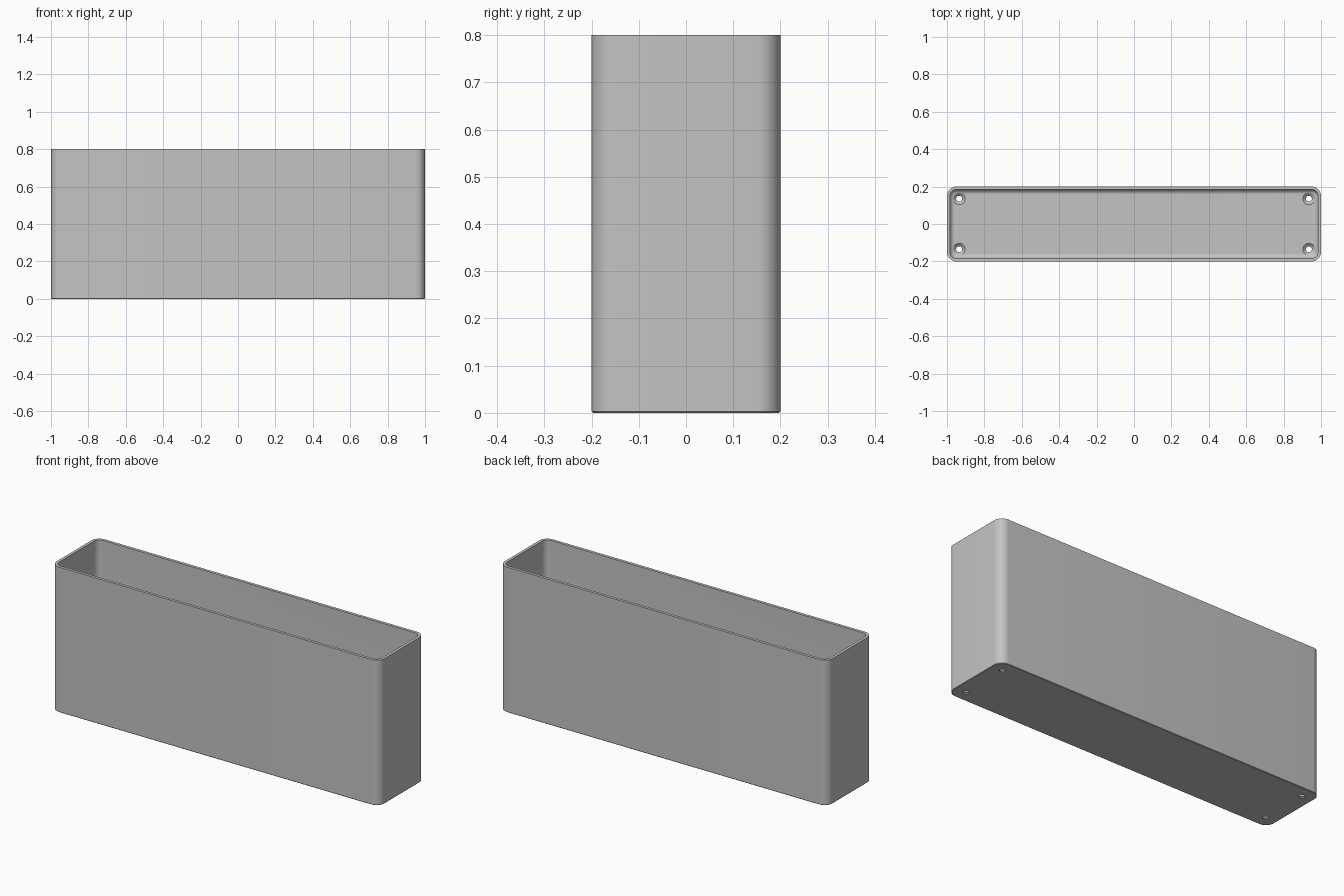
import bpy, bmesh, math

cube = bpy.data.objects.get("Cube")
if cube:
    bpy.data.objects.remove(cube, do_unlink=True)

HALF_X, HALF_Y, HEIGHT = 1.0, 0.2, 0.8
CORNER, WALL, FLOOR, FILLET, CHAMFER = 0.05, 0.016, 0.02, 0.025, 0.003
HOLE_X, HOLE_Y, HOLE_R, SINK_R = 0.935, 0.135, 0.016, 0.032

grey = bpy.data.materials.new("grey plastic")
grey.use_nodes = True
colour = (0.55, 0.55, 0.55, 1)
grey.diffuse_color = colour
grey.node_tree.nodes["Principled BSDF"].inputs["Base Color"].default_value = colour


def ring(bm, inset, z, steps=10):
    """Rounded rectangle, shrunk by inset, at height z."""
    r = max(CORNER - inset, 0.004)
    cx, cy = HALF_X - inset - r, HALF_Y - inset - r
    verts = []
    for i, (sx, sy) in enumerate(((1, 1), (-1, 1), (-1, -1), (1, -1))):
        for k in range(steps + 1):
            a = (i + k / steps) * math.pi / 2
            verts.append(bm.verts.new((sx * cx + r * math.cos(a),
                                       sy * cy + r * math.sin(a), z)))
    return verts


def loft(name, rings):
    """Skin a stack of vertex rings and cap both ends."""
    bm = bmesh.new()
    loops = [make(bm) for make in rings]
    for a, b in zip(loops, loops[1:]):
        n = len(a)
        for i in range(n):
            j = (i + 1) % n
            bm.faces.new((a[i], a[j], b[j], b[i]))
    bm.faces.new(loops[0][::-1])
    bm.faces.new(loops[-1])
    bmesh.ops.recalc_face_normals(bm, faces=bm.faces)
    mesh = bpy.data.meshes.new(name)
    bm.to_mesh(mesh)
    bm.free()
    mesh.materials.append(grey)
    obj = bpy.data.objects.new(name, mesh)
    bpy.context.collection.objects.link(obj)
    return obj


# Wall section: outside from the base up, over the rim, down to the filleted floor
section = [(CHAMFER, 0), (0, CHAMFER), (0, HEIGHT), (WALL, HEIGHT)]
for k in range(7):
    a = k / 6 * math.pi / 2
    section.append((WALL + FILLET * (1 - math.cos(a)),
                    FLOOR + FILLET * (1 - math.sin(a))))
box = loft("open_box", [lambda bm, p=p: ring(bm, *p) for p in section])


def circle(bm, x, y, r, z, n=32):
    return [bm.verts.new((x + r * math.cos(t * math.tau / n),
                          y + r * math.sin(t * math.tau / n), z)) for t in range(n)]


# Countersunk screw holes in the four floor corners
profile = [(HOLE_R, -0.05), (HOLE_R, 0.006), (SINK_R, FLOOR), (SINK_R, 0.06)]
for sx in (-1, 1):
    for sy in (-1, 1):
        cutter = loft("screw_hole_cutter", [
            lambda bm, p=p: circle(bm, sx * HOLE_X, sy * HOLE_Y, *p) for p in profile])
        cut = box.modifiers.new("screw hole", "BOOLEAN")
        cut.operation = "DIFFERENCE"
        cut.solver = "EXACT"
        cut.object = cutter
        bpy.ops.object.select_all(action="DESELECT")
        box.select_set(True)
        bpy.context.view_layer.objects.active = box
        bpy.ops.object.modifier_apply(modifier=cut.name)
        bpy.data.objects.remove(cutter, do_unlink=True)

bpy.ops.object.shade_smooth_by_angle(angle=math.radians(30))
